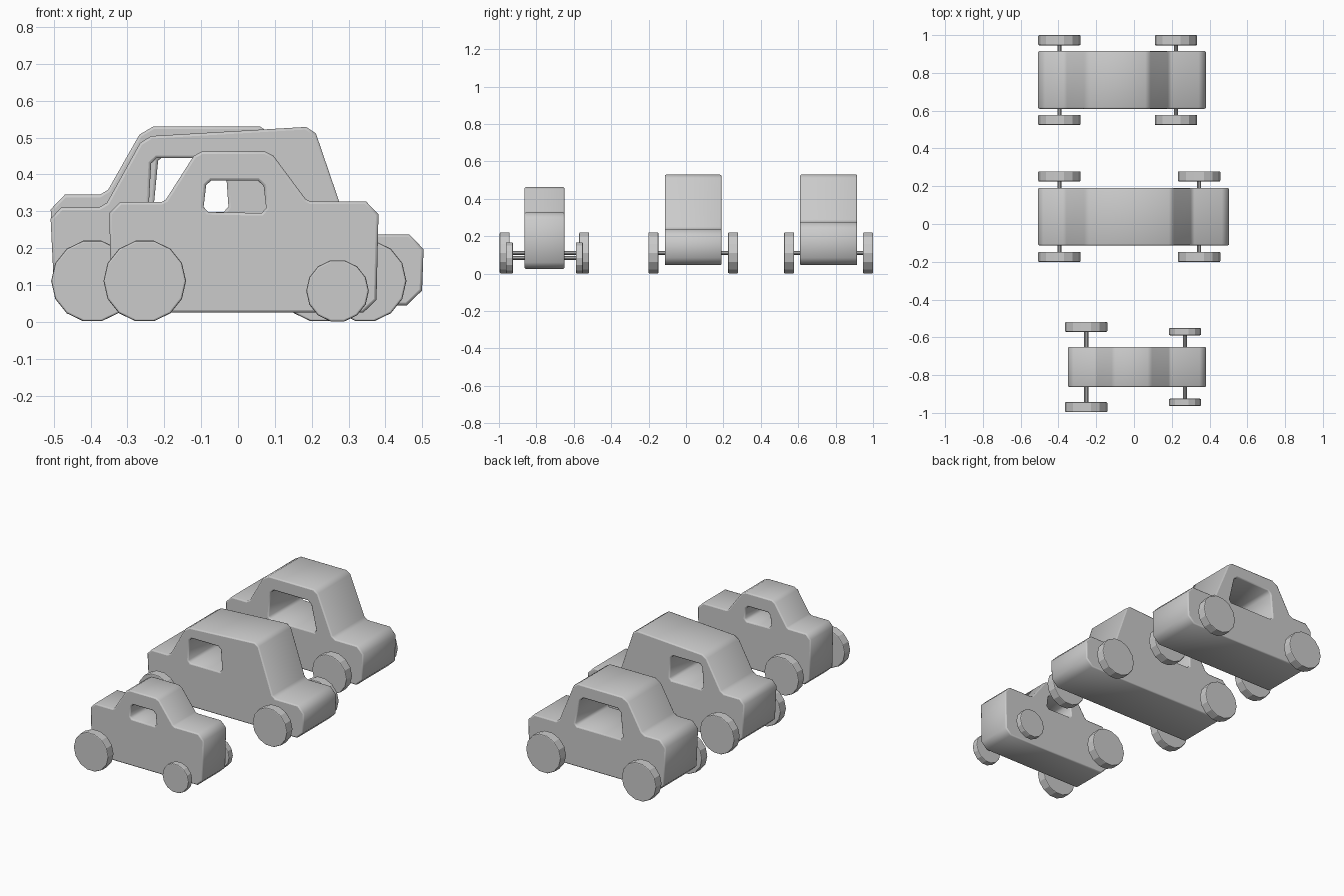
import bpy
from math import pi
from mathutils import Vector

if "Cube" in bpy.data.objects:
    bpy.data.objects.remove(bpy.data.objects["Cube"])


def chamfer(corners):
    """Cut each (x, z, size) corner back along its two edges."""
    out = []
    n = len(corners)
    for i, (x, z, d) in enumerate(corners):
        p = Vector((x, z))
        if d == 0:
            out.append(p)
            continue
        for q in (corners[i - 1], corners[(i + 1) % n]):
            out.append(p + (Vector(q[:2]) - p).normalized() * d)
    return out


def body(name, y0, y1, profile, window):
    """Side profile with a window hole, extruded across the car with soft edges."""
    edge = 0.007
    cu = bpy.data.curves.new(name, 'CURVE')
    cu.dimensions = '2D'
    cu.fill_mode = 'BOTH'
    for pts in (chamfer(profile), chamfer(window)):
        sp = cu.splines.new('POLY')
        sp.points.add(len(pts) - 1)
        for sp_pt, p in zip(sp.points, pts):
            sp_pt.co = (p.x, p.y, 0, 1)
        sp.use_cyclic_u = True
    cu.extrude = (y1 - y0) / 2 - edge
    cu.bevel_depth = edge
    cu.bevel_resolution = 1
    cu.offset = -edge
    ob = bpy.data.objects.new(name, cu)
    ob.rotation_euler = (pi / 2, 0, 0)
    ob.location = (0, (y0 + y1) / 2, 0)
    bpy.context.collection.objects.link(ob)


def cylinder(name, x, y, z, r, length, sides, bevel=0):
    bpy.ops.mesh.primitive_cylinder_add(vertices=sides, radius=r, depth=length,
                                        location=(x, y, z),
                                        rotation=(pi / 2, pi / sides, 0))
    ob = bpy.context.object
    ob.name = name
    if bevel:
        m = ob.modifiers.new('soft_rim', 'BEVEL')
        m.width = bevel
        m.segments = 2
        m.limit_method = 'ANGLE'
        m.angle_limit = 1.0


def wheel_pair(name, x, r, mid, reach, width):
    """Two wheels whose outer faces are 'reach' from the middle, plus the axle."""
    z = r * 0.99
    for side, s in (('near', -1), ('far', 1)):
        cylinder(f'{name}_wheel_{side}', x, mid + s * (reach - width / 2), z,
                 r, width, 14, 0.005)
    cylinder(f'{name}_axle', x, mid, z, 0.011, 2 * reach - width, 10)


# small car
body('small_car_body', -0.863, -0.65,
     [(-0.35, 0.325, .03), (-0.20, 0.325, .008), (-0.112, 0.463, .015),
      (0.087, 0.463, .015), (0.188, 0.327, .008), (0.382, 0.327, .035),
      (0.375, 0.025, .035), (-0.343, 0.025, .035)],
     [(-0.085, 0.383, .012), (0.068, 0.383, .014),
      (0.078, 0.295, .014), (-0.095, 0.298, .014)])
wheel_pair('small_rear', -0.253, 0.112, -0.757, 0.239, 0.053)
wheel_pair('small_front', 0.27, 0.085, -0.757, 0.206, 0.038)

# long car
body('long_car_body', -0.113, 0.19,
     [(-0.51, 0.31, .03), (-0.363, 0.31, .015), (-0.256, 0.503, .02),
      (0.205, 0.53, .02), (0.305, 0.237, .015), (0.505, 0.237, .04),
      (0.498, 0.045, .04), (-0.497, 0.045, .04)],
     [(-0.235, 0.444, .014), (-0.035, 0.444, .014),
      (-0.025, 0.298, .014), (-0.243, 0.298, .014)])
wheel_pair('long_rear', -0.395, 0.112, 0.039, 0.24, 0.054)
wheel_pair('long_front', 0.345, 0.112, 0.039, 0.24, 0.054)

# short car
body('short_car_body', 0.61, 0.915,
     [(-0.51, 0.345, .04), (-0.36, 0.345, .015), (-0.255, 0.53, .025),
      (0.08, 0.53, .02), (0.185, 0.275, .015), (0.382, 0.275, .04),
      (0.375, 0.045, .04), (-0.497, 0.045, .04)],
     [(-0.215, 0.455, .018), (0.04, 0.455, .018),
      (0.08, 0.28, .015), (-0.232, 0.28, .015)])
wheel_pair('short_rear', -0.395, 0.112, 0.762, 0.238, 0.054)
wheel_pair('short_front', 0.222, 0.112, 0.762, 0.238, 0.054)
